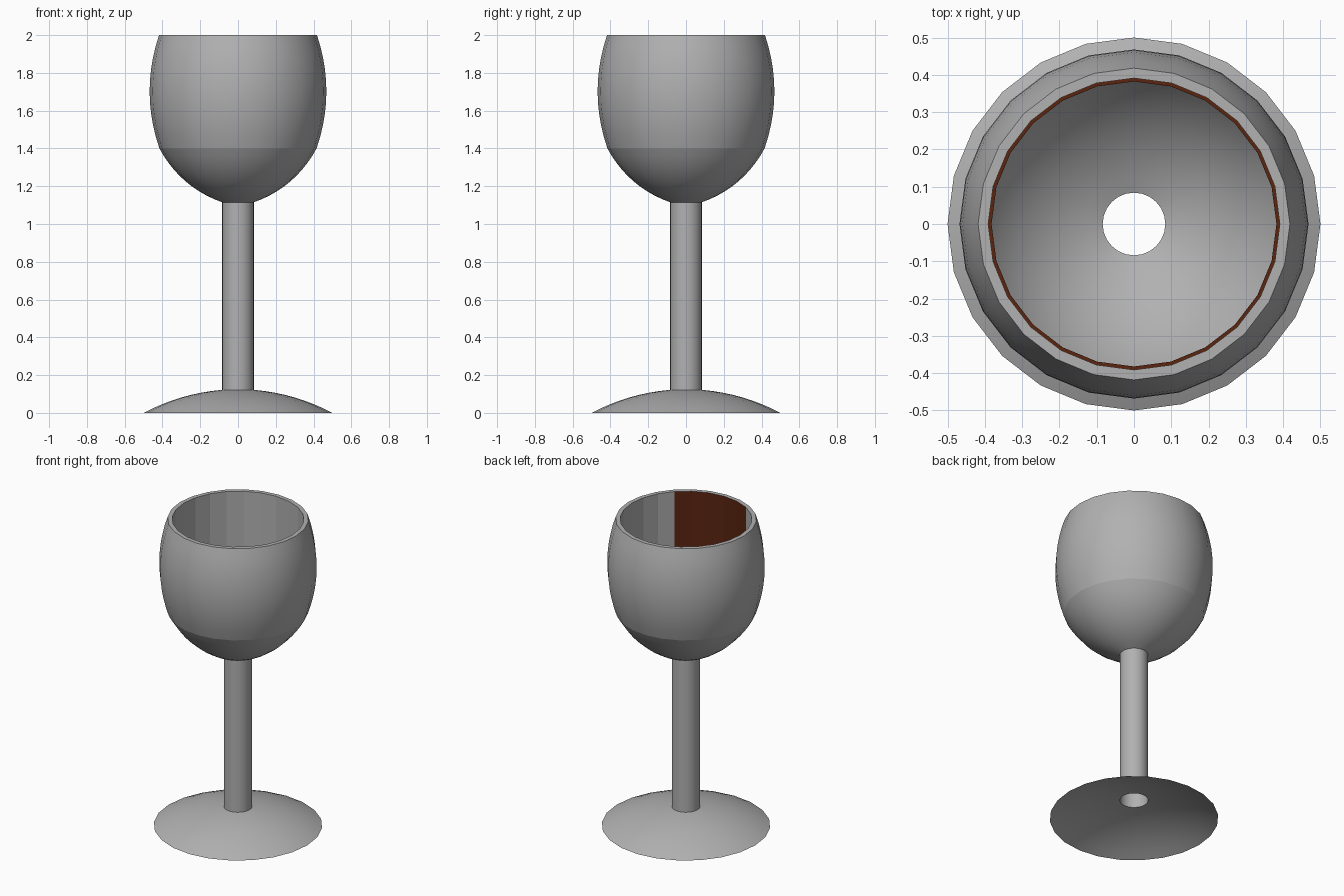
import bpy
import bmesh
from math import sin, cos, pi, radians
from mathutils import Vector

cube = bpy.data.objects.get("Cube")
if cube:
    bpy.data.objects.remove(cube, do_unlink=True)

SIDES = 24


def material(name, rgb):
    mat = bpy.data.materials.new(name)
    mat.use_nodes = True
    mat.diffuse_color = (*rgb, 1)
    mat.node_tree.nodes["Principled BSDF"].inputs["Base Color"].default_value = (*rgb, 1)
    return mat


grey = material("grey", (0.44, 0.44, 0.44))
brown = material("wine_brown", (0.1, 0.018, 0.005))


def arc(start, end, bulge, steps):
    """Curved profile between two (radius, height) points."""
    a, b = Vector(start), Vector(end)
    chord = b - a
    side = Vector((chord.y, -chord.x)).normalized()
    points = []
    for i in range(steps + 1):
        t = i / steps
        points.append(a + chord * t + side * bulge * 4 * t * (1 - t))
    return points


def lathe(name, profile, smooth=True, mats=(grey,)):
    """Open surface of revolution; a rising profile faces outwards."""
    bm = bmesh.new()
    rings = [[bm.verts.new((r * cos(2 * pi * i / SIDES), r * sin(2 * pi * i / SIDES), z))
              for i in range(SIDES)] for r, z in profile]
    for low, high in zip(rings, rings[1:]):
        for i in range(SIDES):
            j = (i + 1) % SIDES
            face = bm.faces.new((low[i], low[j], high[j], high[i]))
            face.smooth = smooth
    mesh = bpy.data.meshes.new(name)
    bm.to_mesh(mesh)
    bm.free()
    for mat in mats:
        mesh.materials.append(mat)
    obj = bpy.data.objects.new(name, mesh)
    bpy.context.collection.objects.link(obj)
    return obj


# Hollow domed foot and open tube stem
lathe("foot", arc((0.5, 0), (0.084, 0.122), 0.022, 8))
lathe("stem", [(0.084, 0.122), (0.084, 1.115)])

# Lower bowl and barrel-shaped upper bowl, meeting at a crease
lathe("lower_bowl", arc((0.084, 1.115), (0.416, 1.4), 0.042, 10))
lathe("upper_bowl", arc((0.416, 1.4), (0.418, 2), 0.051, 10))

# Flat rim and faceted inner wall
lathe("rim", [(0.418, 2), (0.391, 2)], smooth=False)
wall = lathe("inner_wall", [(0.391, 2), (0.391, 1.4)], smooth=False, mats=(grey, brown))

# Wine stain on five neighbouring panels of the inner wall
stain = Vector((cos(radians(277.5)), sin(radians(277.5))))
for face in wall.data.polygons:
    if face.center.xy.normalized().dot(stain) > cos(radians(33)):
        face.material_index = 1

# Thin ring of wine at the foot of the inner wall
lathe("wine_ring", [(0.391, 1.4), (0.382, 1.4)], smooth=False, mats=(brown,))
